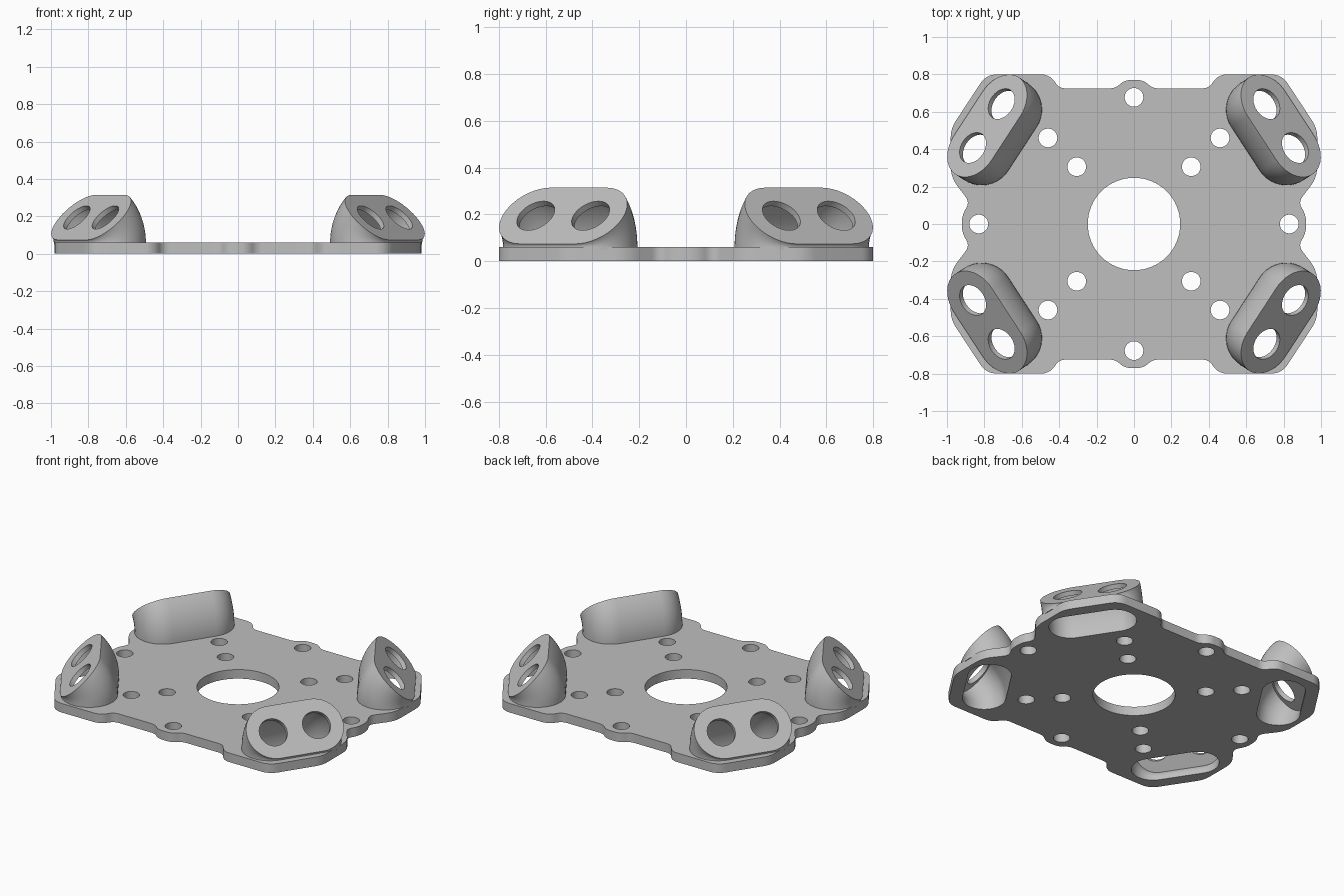
import bpy, bmesh
from math import sin, cos, pi, radians
from mathutils import Vector

cube = bpy.data.objects.get("Cube")
if cube:
    bpy.data.objects.remove(cube, do_unlink=True)

grey = bpy.data.materials.new("light grey")
grey.use_nodes = True
GREY = (0.52, 0.52, 0.52, 1)
grey.diffuse_color = GREY
grey.node_tree.nodes["Principled BSDF"].inputs["Base Color"].default_value = GREY

THICK = 0.06                   # plate thickness
HEADING = radians(33.1)        # outward direction of each pod
TILT = radians(45)             # tilt of each pod face
PIVOT, MID = 1.079, 0.19       # tilt axis distance, pod centre to axis
HALF, SHIFT = 0.14, -0.011     # half spacing of the eyes, sideways offset
CORNERS = [(1, 1), (-1, 1), (-1, -1), (1, -1)]


def loft(name, rings):
    """Closed solid through rings of equal point count."""
    bm = bmesh.new()
    loops = [[bm.verts.new(p) for p in ring] for ring in rings]
    n = len(loops[0])
    for lo, hi in zip(loops, loops[1:]):
        for i in range(n):
            j = (i + 1) % n
            bm.faces.new((lo[i], lo[j], hi[j], hi[i]))
    bm.faces.new(loops[0])
    bm.faces.new(loops[-1])
    bmesh.ops.recalc_face_normals(bm, faces=bm.faces)
    mesh = bpy.data.meshes.new(name)
    bm.to_mesh(mesh)
    bm.free()
    mesh.materials.append(grey)
    ob = bpy.data.objects.new(name, mesh)
    bpy.context.collection.objects.link(ob)
    return ob


def cut(ob, cutters):
    """Subtract the cutters and bake the result."""
    for c in cutters:
        c.hide_render = True
        mod = ob.modifiers.new("cut", 'BOOLEAN')
        mod.operation, mod.solver, mod.object = 'DIFFERENCE', 'EXACT', c
    deps = bpy.context.evaluated_depsgraph_get()
    mesh = bpy.data.meshes.new_from_object(ob.evaluated_get(deps))
    ob.modifiers.clear()
    ob.data = mesh


def circle(x, y, r, n=40):
    return [(x + r * cos(2 * pi * i / n), y + r * sin(2 * pi * i / n)) for i in range(n)]


def stadium(r, n=20):
    pts = []
    for side, start in ((1, 0), (-1, pi)):
        for i in range(n + 1):
            a = start + pi * i / n
            pts.append((r * cos(a), side * HALF + r * sin(a)))
    return pts


def swung(profile, phi, corner, lift=0.0, push=0.0):
    """Profile swung up by phi about the pod axis, placed at a corner."""
    ring = []
    for p, q in profile:
        rad, v = MID - p, q + SHIFT
        u = PIVOT - rad * cos(phi) + push * sin(phi)
        z = THICK + rad * sin(phi) + push * cos(phi) + lift
        x = u * cos(HEADING) + v * sin(HEADING)
        y = u * sin(HEADING) - v * cos(HEADING)
        ring.append((x * corner[0], y * corner[1], z))
    return ring


def rounded(points, steps=8):
    """Polygon with each corner softened over its own distance."""
    out = []
    for i, (x, y, d) in enumerate(points):
        p = Vector((x, y))
        a = Vector(points[i - 1][:2])
        b = Vector(points[(i + 1) % len(points)][:2])
        a = p + (a - p).normalized() * d
        b = p + (b - p).normalized() * d
        for k in range(steps + 1):
            t = k / steps
            out.append(a * (1 - t) ** 2 + p * 2 * t * (1 - t) + b * t * t)
    return out


# Base plate outline: one quarter, mirrored round
quarter = [(.92, .05, .04), (.877, .115, .04), (.98, .25, .06), (.98, .51, .05),
           (.79, .80, .06), (.45, .80, .05), (.40, .725, .035), (.10, .725, .03), (.05, .77, .035)]
outline = []
for sx, sy in CORNERS:
    part = [(x * sx, y * sy, d) for x, y, d in quarter]
    outline += part if sx * sy > 0 else part[::-1]
edge = rounded(outline)
plate = loft("base_plate", [[(x, y, z) for x, y in edge] for z in (0, THICK)])

# Round holes through the plate
holes = [(0, 0, 0.247), (0, .677, .05), (0, -.677, .05), (.83, 0, .05), (-.83, 0, .05)]
holes += [(sx * d, sy * d, .05) for sx, sy in CORNERS for d in (.306, .46)]
plate_cutters = []
for x, y, r in holes:
    ring = circle(x, y, r, 64 if r > 0.1 else 32)
    plate_cutters.append(loft("hole_cutter", [[(a, b, z) for a, b in ring] for z in (-.1, .2)]))

# Tilted hollow pods, each with two eye holes
NAMES = ["back_left_pod", "back_right_pod", "front_right_pod", "front_left_pod"]
angles = [TILT * i / 14 for i in range(15)]
pods, helpers = [], []
for name, corner in zip(NAMES, CORNERS):
    shell, core = stadium(0.17), stadium(0.13)
    pod = loft(name, [swung(shell, 0, corner, -0.01)] + [swung(shell, a, corner) for a in angles])
    cavity = loft("cavity_cutter", [swung(core, 0, corner, -0.2)]
                  + [swung(core, a, corner, -0.042) for a in angles])
    eyes = [loft("eye_cutter", [swung(circle(0, s * HALF, 0.088), TILT, corner, 0, push)
                                for push in (-.06, .06)]) for s in (-1, 1)]
    cut(pod, [cavity] + eyes)
    plate_cutters.append(cavity)
    helpers += eyes
    pods.append(pod)
cut(plate, plate_cutters)

for ob in plate_cutters + helpers:
    bpy.data.objects.remove(ob, do_unlink=True)

# Smooth curved walls, crisp edges
bpy.ops.object.select_all(action='DESELECT')
for ob in [plate] + pods:
    ob.select_set(True)
bpy.context.view_layer.objects.active = plate
bpy.ops.object.shade_smooth_by_angle(angle=radians(30))
